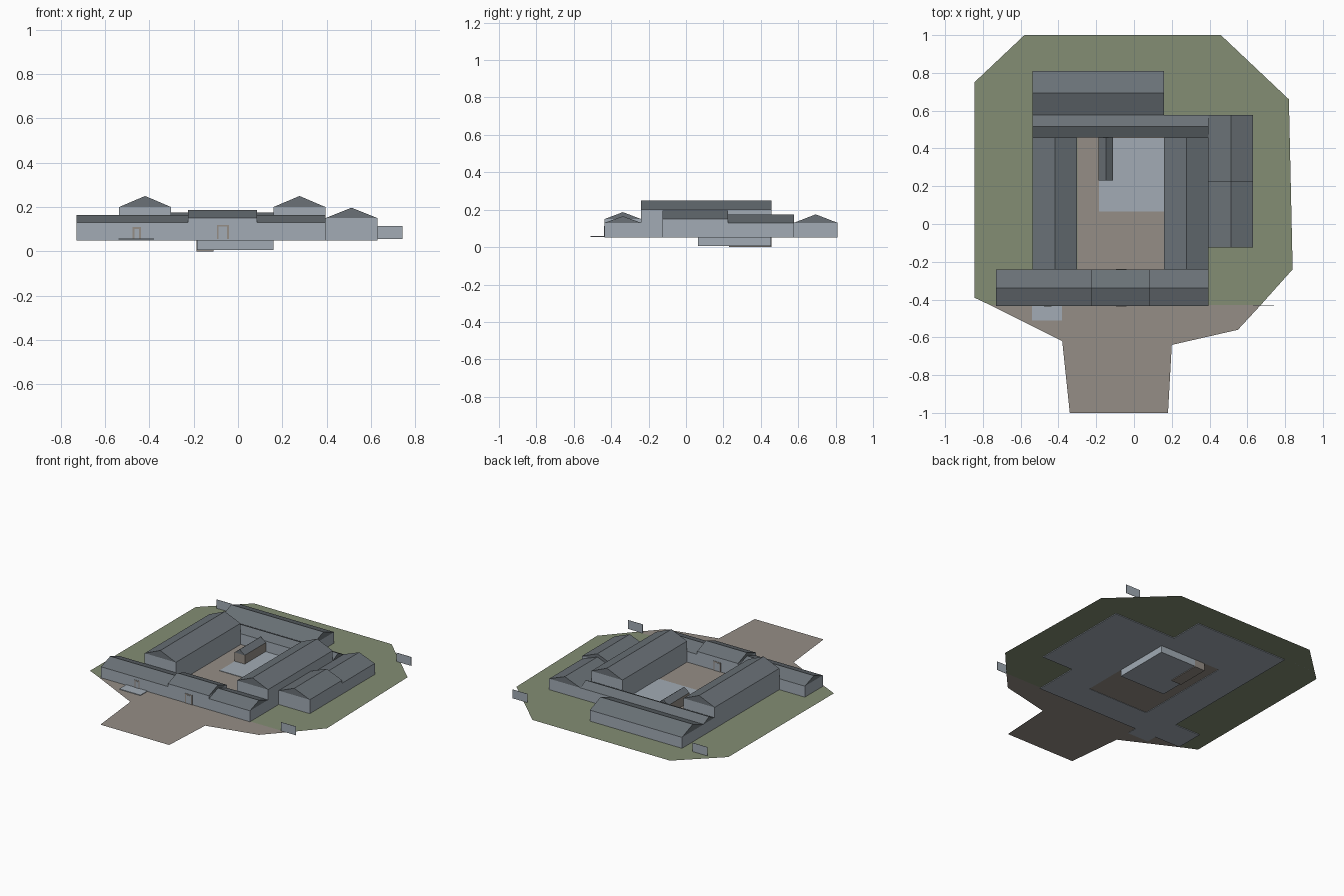
import bpy
import bmesh

cube = bpy.data.objects.get("Cube")
if cube:
    bpy.data.objects.remove(cube, do_unlink=True)


def material(name, rgb):
    m = bpy.data.materials.new(name)
    m.use_nodes = True
    m.diffuse_color = (*rgb, 1)
    m.node_tree.nodes["Principled BSDF"].inputs["Base Color"].default_value = (*rgb, 1)
    return m


WALL = material("pale blue grey", (0.36, 0.41, 0.46))
ROOF = material("slate grey", (0.145, 0.167, 0.185))
GRASS = material("grass green", (0.23, 0.27, 0.175))
PAVING = material("warm paving", (0.30, 0.27, 0.24))

GROUND = 0.055
FLOOR = 0.05


def finish(name, bm, mats):
    mesh = bpy.data.meshes.new(name)
    bm.to_mesh(mesh)
    bm.free()
    for m in mats:
        mesh.materials.append(m)
    obj = bpy.data.objects.new(name, mesh)
    bpy.context.collection.objects.link(obj)
    return obj


def sheet(name, points, z, mat):
    """Flat ground area from its outline."""
    bm = bmesh.new()
    bm.faces.new([bm.verts.new((x, y, z)) for x, y in points])
    return finish(name, bm, [mat])


def box(name, x0, x1, y0, y1, z0, z1, mat):
    bm = bmesh.new()
    bmesh.ops.create_cube(bm, size=1)
    for v in bm.verts:
        v.co = (x1 if v.co.x > 0 else x0, y1 if v.co.y > 0 else y0, z1 if v.co.z > 0 else z0)
    return finish(name, bm, [mat])


def house(name, x0, x1, y0, y1, eave, ridge, axis, wall=WALL, base=FLOOR):
    """Walls in one colour below the eave, gabled roof above it."""
    bm = bmesh.new()
    lo, hi = (x0, x1) if axis == "y" else (y0, y1)
    start, end = (y0, y1) if axis == "y" else (x0, x1)
    section = [(lo, base), (hi, base), (hi, eave), ((lo + hi) / 2, ridge), (lo, eave)]
    rings = []
    for along in (start, end):
        rings.append([bm.verts.new((c, along, z) if axis == "y" else (along, c, z))
                      for c, z in section])
    for i in range(5):
        j = (i + 1) % 5
        bm.faces.new((rings[0][i], rings[0][j], rings[1][j], rings[1][i]))
    for r in rings:
        bm.faces.new((r[0], r[1], r[2], r[4]))
        bm.faces.new((r[4], r[2], r[3]))
    bmesh.ops.recalc_face_normals(bm, faces=bm.faces)
    for f in bm.faces:
        f.material_index = int(f.calc_center_median().z > eave + 0.001)
    return finish(name, bm, [wall, ROOF])


# Ground areas
sheet("lawn", [(-0.76, -0.43), (0.67, -0.43), (0.84, -0.24), (0.82, 0.66), (0.46, 1),
               (-0.58, 1), (-0.845, 0.75), (-0.845, -0.39)], GROUND, GRASS)
sheet("forecourt", [(-0.76, -0.43), (-0.38, -0.62), (0.20, -0.64), (0.55, -0.56),
                    (0.67, -0.43)], GROUND, PAVING)
sheet("entrance_path", [(-0.34, -1), (0.18, -1), (0.20, -0.64), (-0.38, -0.62)], GROUND, PAVING)
box("courtyard", -0.30, 0.16, -0.24, 0.46, 0.052, 0.057, PAVING)
box("side_door_slab", -0.54, -0.38, -0.51, -0.43, 0.053, 0.059, WALL)

# Sunken block in the courtyard and the shed on it
box("courtyard_basin", -0.185, 0.16, 0.065, 0.455, 0.005, 0.06, WALL)
house("courtyard_shed", -0.187, -0.11, 0.23, 0.458, 0.12, 0.15, "y", PAVING, 0)

# Front range
house("front_range_right", -0.73, -0.225, -0.435, -0.24, 0.13, 0.165, "x")
house("gatehouse", -0.225, 0.085, -0.435, -0.24, 0.15, 0.187, "x")
house("front_range_left", 0.085, 0.395, -0.435, -0.24, 0.13, 0.165, "x")

# Tall side wings
for side, x in (("right", -0.537), ("left", 0.16)):
    house("wing_" + side, x, x + 0.235, -0.24, 0.458, 0.20, 0.25, "y")

# Rear buildings
house("rear_corridor", -0.537, 0.395, 0.458, 0.577, 0.13, 0.16, "x")
house("rear_hall", -0.537, 0.16, 0.577, 0.81, 0.13, 0.175, "x")

# Annexes on the left side
house("annex_front", 0.395, 0.63, -0.125, 0.225, 0.15, 0.197, "y")
house("annex_rear", 0.395, 0.63, 0.225, 0.577, 0.13, 0.175, "y")

# Doors with frames
for name, x, w, top, y in (("gate_door_front", -0.068, 0.054, 0.12, -0.435),
                           ("gate_door_rear", -0.068, 0.054, 0.12, -0.24),
                           ("side_door", -0.457, 0.038, 0.11, -0.435)):
    out = 0.003 if y > -0.3 else -0.003
    box(name + "_frame", x - w / 2, x + w / 2, y - 0.002, y + 0.002, GROUND, top, PAVING)
    box(name, x - w / 2 + 0.008, x + w / 2 - 0.008, min(y, y + out), max(y, y + out),
        GROUND, top - 0.008, WALL)

# Free-standing boundary panels
for name, x, y in (("panel_rear_right", -0.73, 0.81), ("panel_rear_left", 0.63, 0.81),
                   ("panel_front_left", 0.63, -0.433)):
    box(name, x, x + 0.112, y - 0.001, y + 0.001, GROUND, 0.115, WALL)
